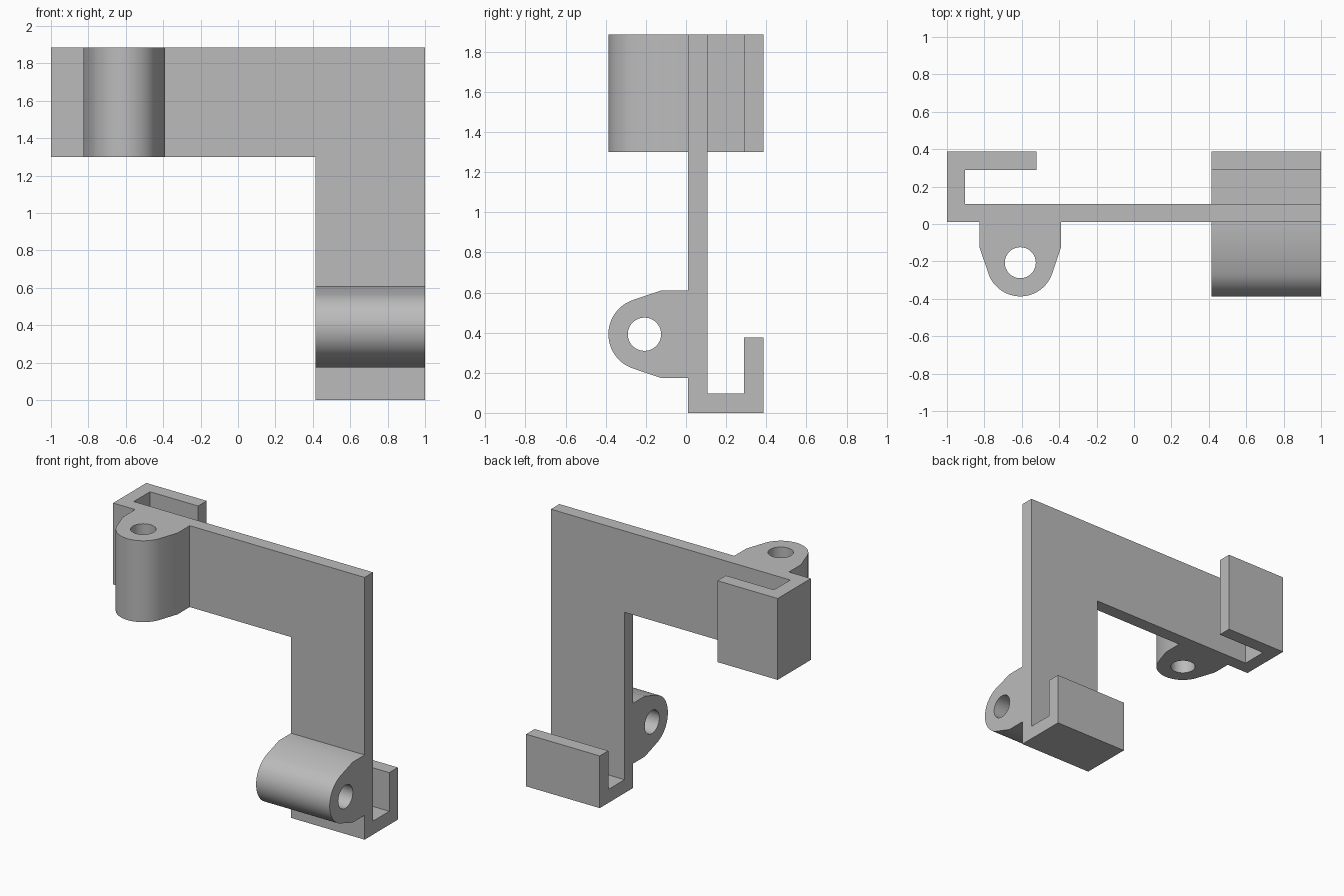
import bpy, bmesh
from math import sin, cos, pi, atan2, acos, hypot

cube = bpy.data.objects.get("Cube")
if cube:
    bpy.data.objects.remove(cube)

# Shared sizes; u runs along an arm from its hooked end
WIDTH = 0.585
FRONT, PLATE_BACK = 0.01, 0.106
LIP_FRONT, BACK = 0.29, 0.387
WALL = 0.097
PIN_U, PIN_Y, PIN_R = 0.392, -0.207, 0.083
LUG_R, LUG_HALF, SHOULDER_Y = 0.18, 0.217, -0.127
TOP = 1.885

grey = bpy.data.materials.new("grey plastic")
grey.use_nodes = True
grey.diffuse_color = (0.5, 0.5, 0.5, 1)
grey.node_tree.nodes["Principled BSDF"].inputs["Base Color"].default_value = (0.5, 0.5, 0.5, 1)


def arc(radius, start, end, steps):
    return [(PIN_U + radius * cos(start + (end - start) * i / steps),
             PIN_Y + radius * sin(start + (end - start) * i / steps)) for i in range(steps + 1)]


def arm_outline(length, lip):
    # Plate with a hook behind and a rounded lug in front
    rise = SHOULDER_Y - PIN_Y
    tangent = atan2(rise, LUG_HALF) - acos(LUG_R / hypot(rise, LUG_HALF))
    left, right = PIN_U - LUG_HALF, PIN_U + LUG_HALF
    return ([(0, FRONT), (left, FRONT), (left, SHOULDER_Y)]
            + arc(LUG_R, -pi - tangent, tangent, 24)
            + [(right, SHOULDER_Y), (right, FRONT), (length, FRONT),
               (length, PLATE_BACK), (WALL, PLATE_BACK), (WALL, LIP_FRONT),
               (lip, LIP_FRONT), (lip, BACK), (0, BACK)])


def make_arm(name, length, lip, place):
    # Fill the outline around the pin hole, then extrude across the width
    bm = bmesh.new()
    edges = []
    for loop in (arm_outline(length, lip), arc(PIN_R, 0, 2 * pi, 32)[:-1]):
        verts = [bm.verts.new(place(u, y, 0)) for u, y in loop]
        edges += [bm.edges.new((v, verts[i - 1])) for i, v in enumerate(verts)]
    bmesh.ops.triangle_fill(bm, use_beauty=True, edges=edges)
    grown = bmesh.ops.extrude_face_region(bm, geom=bm.faces[:], use_keep_orig=True)
    moved = [v for v in grown["geom"] if isinstance(v, bmesh.types.BMVert)]
    offset = place(0, 0, WIDTH) - place(0, 0, 0)
    bmesh.ops.translate(bm, verts=moved, vec=offset)
    bmesh.ops.recalc_face_normals(bm, faces=bm.faces[:])
    mesh = bpy.data.meshes.new(name)
    bm.to_mesh(mesh)
    bm.free()
    mesh.materials.append(grey)
    obj = bpy.data.objects.new(name, mesh)
    bpy.context.collection.objects.link(obj)
    return obj


from mathutils import Vector

# Upright arm, including the corner, and the level arm that meets it
bracket = make_arm("corner_bracket", TOP, 0.375, lambda u, y, w: Vector((1 - WIDTH + w, y, u)))
level = make_arm("level_arm", 2 - WIDTH, 0.48, lambda u, y, w: Vector((u - 1, y, TOP - WIDTH + w)))

# Fuse the arms into one solid
fuse = bracket.modifiers.new("fuse", "BOOLEAN")
fuse.operation = "UNION"
fuse.solver = "EXACT"
fuse.object = level
bpy.ops.object.select_all(action="DESELECT")
bracket.select_set(True)
bpy.context.view_layer.objects.active = bracket
bpy.ops.object.modifier_apply(modifier=fuse.name)
bpy.data.objects.remove(level)
bpy.ops.object.shade_smooth_by_angle(angle=pi / 6)
